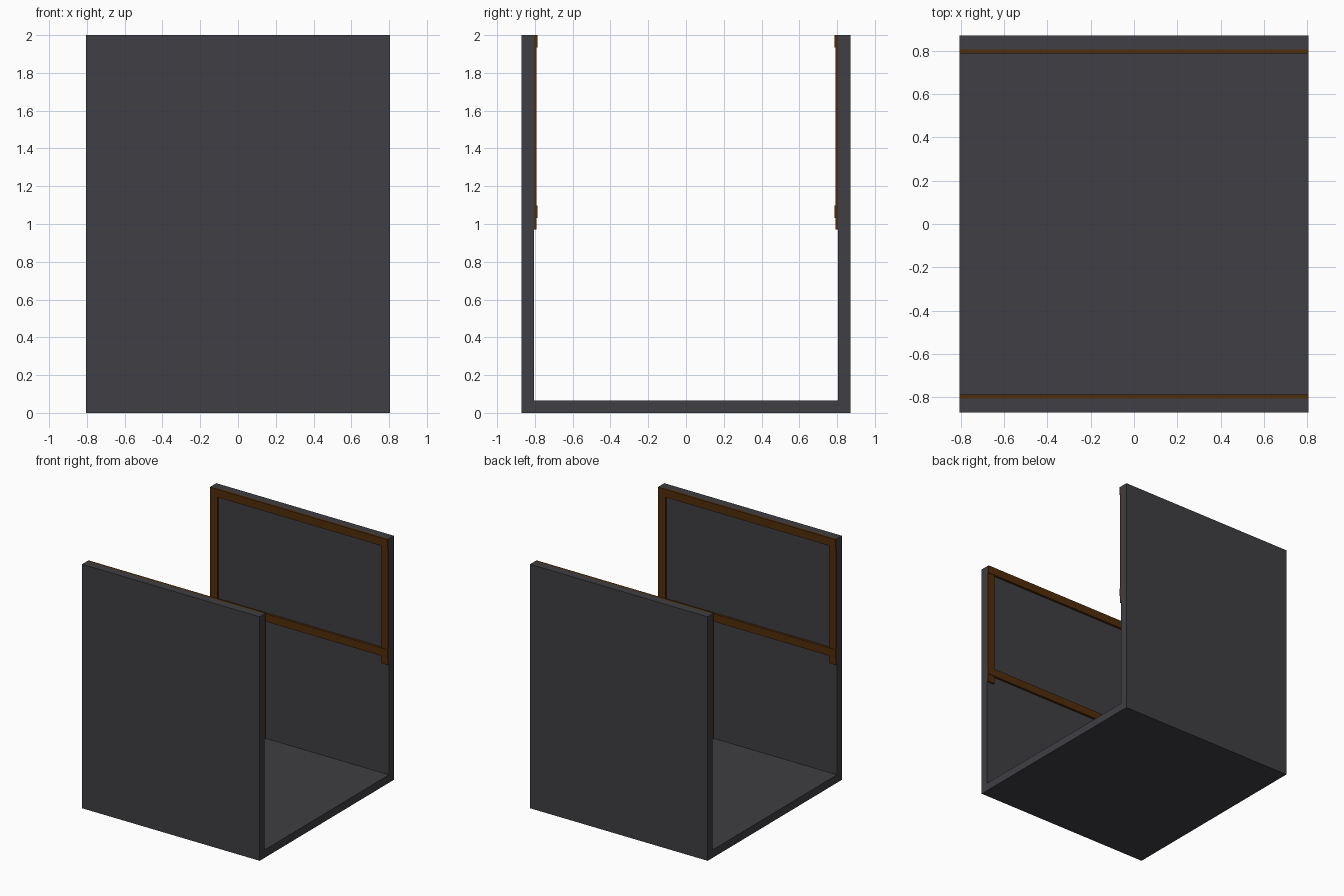
import bpy

if "Cube" in bpy.data.objects:
    bpy.data.objects.remove(bpy.data.objects["Cube"])

HALF_X, HALF_Y, T = 0.806, 0.87, 0.065   # half length, half width, slab thickness
SPLIT = 0.97                             # height where the upper wall panel starts
INNER = HALF_Y - T


def material(name, rgb):
    m = bpy.data.materials.new(name)
    m.diffuse_color = (*rgb, 1.0)
    m.use_nodes = True
    m.node_tree.nodes["Principled BSDF"].inputs["Base Color"].default_value = m.diffuse_color
    return m


grey = material("dark grey", (0.050, 0.049, 0.056))
brown = material("dark brown", (0.080, 0.026, 0.003))


def box(name, mat, x, y, z):
    """Box from (min, max) ranges on each axis."""
    x, y, z = sorted(x), sorted(y), sorted(z)
    verts = [(a, b, c) for a in x for b in y for c in z]
    faces = [(0, 1, 3, 2), (4, 6, 7, 5), (0, 4, 5, 1),
             (2, 3, 7, 6), (0, 2, 6, 4), (1, 5, 7, 3)]
    me = bpy.data.meshes.new(name)
    me.from_pydata(verts, [], faces)
    me.materials.append(mat)
    ob = bpy.data.objects.new(name, me)
    bpy.context.collection.objects.link(ob)
    return ob


full_x = (-HALF_X, HALF_X)

# Floor slab
box("floor", grey, full_x, (-INNER, INNER), (0, T))

for side, s in (("front", -1), ("back", 1)):
    # Wall in two stacked panels
    wall_y = (s * INNER, s * HALF_Y)
    box(side + "_lower_wall", grey, full_x, wall_y, (0, SPLIT))
    box(side + "_upper_wall", grey, full_x, wall_y, (SPLIT, 2))

    # Raised rails along the inner face
    rail_y = (s * INNER, s * (INNER - 0.019))
    box(side + "_top_rail", brown, full_x, rail_y, (1.935, 2))
    box(side + "_middle_rail", brown, full_x, rail_y, (1.033, 1.097))

    # End posts, running slightly below the middle rail
    for end, e in (("left", -1), ("right", 1)):
        post_x = (e * HALF_X, e * (HALF_X - 0.064))
        post_y = (s * INNER, s * (INNER - 0.014))
        box(f"{side}_{end}_post", brown, post_x, post_y, (1.097, 1.935))
        box(f"{side}_{end}_post_foot", brown, post_x, post_y, (SPLIT, 1.033))
